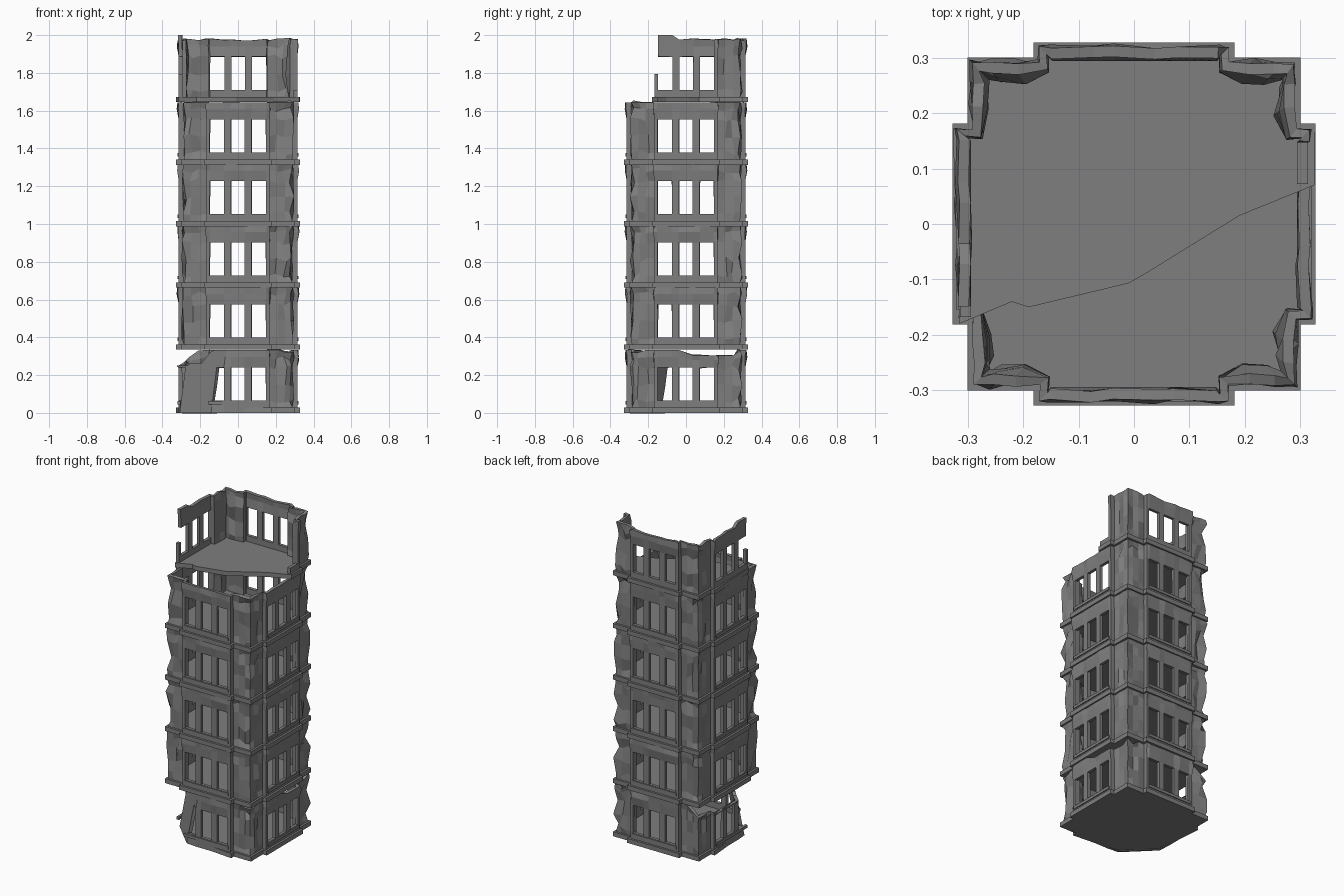
import bpy, bmesh, random
from mathutils import Vector

random.seed(4)
if "Cube" in bpy.data.objects:
    bpy.data.objects.remove(bpy.data.objects["Cube"])

concrete = bpy.data.materials.new("grey_concrete")
concrete.use_nodes = True
GREY = (0.21, 0.21, 0.21, 1)
concrete.diffuse_color = GREY
concrete.node_tree.nodes["Principled BSDF"].inputs["Base Color"].default_value = GREY

BASES = [0, 0.335, 0.663, 0.988, 1.313, 1.645]
ROWS = [0, 0.03, 0.065, 0.15, 0.24, 0.295, 0.33]
BAY, CORNER, HALF = 0.314, 0.287, 0.168
PANES = [-0.15, -0.075, -0.038, 0.035, 0.072, 0.147]
BREAK = [(-0.315, -0.18), (-0.22, -0.14), (-0.19, -0.15), (-0.01, -0.107),
         (0.02, -0.09), (0.19, 0.015), (0.325, 0.07)]


def plan(grow=0, detail=True):
    """Counter-clockwise outline: four bays and square corners, as (x, y, kind)."""
    half, bay, cor = HALF + grow, BAY + grow, CORNER + grow
    side = [(-half, cor, "edge"), (-half, bay, "edge")]
    if detail:
        side += [(u, bay, "pane") for u in PANES]
    side += [(half, bay, "edge"), (half, cor, "edge")]
    if detail:
        side += [(0.208, cor, "corner"), (0.25, cor, "corner")]
    side += [(cor, cor, "corner")]
    if detail:
        side += [(cor, 0.25, "corner"), (cor, 0.208, "corner")]
    points = []
    for turn in range(4):
        for u, d, kind in side:
            x, y = u, -d
            if len(points) and (u, d) == (cor, cor):
                x, y = cor, -cor
            elif d != bay and d != cor:
                x, y = cor, -d
            for _ in range(turn):
                x, y = -y, x
            points.append((x, y, kind))
    return points


def finish(bm, name, thickness=0):
    mesh = bpy.data.meshes.new(name)
    bm.to_mesh(mesh)
    bm.free()
    mesh.materials.append(concrete)
    obj = bpy.data.objects.new(name, mesh)
    bpy.context.collection.objects.link(obj)
    if thickness:
        mod = obj.modifiers.new("thickness", "SOLIDIFY")
        mod.thickness = thickness
        mod.offset = -1
    return obj


def crush_corner(p):
    """Lean the front corner of the ground storey inward."""
    s = -(p.x + p.y) - (0.45 - 0.25 * p.z)
    if s > 0:
        p.x += s / 2
        p.y += s / 2


def ground_damage(p):
    top = min(0.333, 0.25 + max(0, p.x + 0.31) * 0.75)
    if p.x > 0.22 and -0.03 < p.y < 0.29:
        top = 0.305
    if p.x > 0.22 and p.y < -0.25:
        top = 0.32
    if p.z > 0.24:
        p.z = 0.24 + (p.z - 0.24) * (top - 0.24) / 0.09
    crush_corner(p)


def survives(x, y, z):
    """Which parts of the top storey wall are still standing."""
    if y < -0.2:
        return False
    if x < 0:
        return y > -0.12 or (y < -0.15 and y > -HALF and z < 0.15) or (y > -HALF and z < 0.06)
    return y > 0.148 or (y > 0.07 and z < 0.065)


def wall(level):
    bm = bmesh.new()
    outline = plan()
    count = len(outline)
    grid = []
    for r, z in enumerate(ROWS):
        ring = []
        for x, y, kind in outline:
            p = Vector((x, y, z))
            out = Vector((x, y, 0)).normalized()
            if kind == "corner" and 1 < r < len(ROWS) - 1:
                p += out * random.uniform(-0.022, 0.016)
                p.z += random.uniform(-0.015, 0.015)
            elif r == len(ROWS) - 2:
                p += out * random.uniform(-0.004, 0.012)
            elif r == len(ROWS) - 1:
                p += out * random.uniform(0, 0.008)
            if level == 0:
                ground_damage(p)
            if level == len(BASES) - 1 and r == len(ROWS) - 1:
                p.z = 0.335 + random.uniform(-0.012, 0.004)
                if x < -0.25 and y < -0.05:
                    p.z = 0.355
            p.z += BASES[level]
            ring.append(bm.verts.new(p))
        grid.append(ring)
    for r in range(len(ROWS) - 1):
        for i in range(count):
            j = (i + 1) % count
            a, b = outline[i], outline[j]
            # every second span between pane lines is a window
            before = 0
            k = i
            while outline[k][2] == "pane":
                before += 1
                k -= 1
            if r in (2, 3) and before % 2 == 1 and b[2] == "pane":
                continue
            mid = ((a[0] + b[0]) / 2, (a[1] + b[1]) / 2, (ROWS[r] + ROWS[r + 1]) / 2)
            if level == len(BASES) - 1 and not survives(*mid):
                continue
            bm.faces.new((grid[r][i], grid[r][j], grid[r + 1][j], grid[r + 1][i]))
    bmesh.ops.delete(bm, geom=[v for v in bm.verts if not v.link_faces], context="VERTS")
    finish(bm, f"storey_wall_{level + 1}", 0.02)


def prism(name, points, z, height, damaged=False):
    bm = bmesh.new()
    face = bm.faces.new([bm.verts.new((x, y, z)) for x, y in points])
    ext = bmesh.ops.extrude_face_region(bm, geom=[face])
    for v in ext["geom"]:
        if isinstance(v, bmesh.types.BMVert):
            v.co.z += height
    if damaged:
        for v in bm.verts:
            crush_corner(v.co)
    bmesh.ops.recalc_face_normals(bm, faces=bm.faces)
    finish(bm, name)


# Storeys: floor slab with projecting trim, then the crumpled wall
for level, z in enumerate(BASES):
    ring = [(x, y) for x, y, kind in plan(0.013, detail=False)]
    if level == len(BASES) - 1:
        # upper slab snapped along a ragged line
        start = next(i for i, p in enumerate(ring) if p[0] > 0.32 and p[1] > 0.1)
        ring = ring[start:] + ring[:start]
        ring = [p for p in ring if p[1] > 0.1] + BREAK
    prism(f"floor_slab_{level + 1}", ring, z, 0.028, level == 0)
    wall(level)

# Thin sill strips under the windows of each bay
for level, z in enumerate(BASES[:-1]):
    for sign in (-1, 1):
        y0, y1 = sorted((sign * (BAY - 0.01), sign * (BAY + 0.006)))
        strip = [(-0.155, y0), (0.155, y0), (0.155, y1), (-0.155, y1)]
        prism(f"sill_y_{level + 1}_{sign}", strip, z + 0.045, 0.018)
        prism(f"sill_x_{level + 1}_{sign}", [(-y, x) for x, y in strip], z + 0.045, 0.018)
